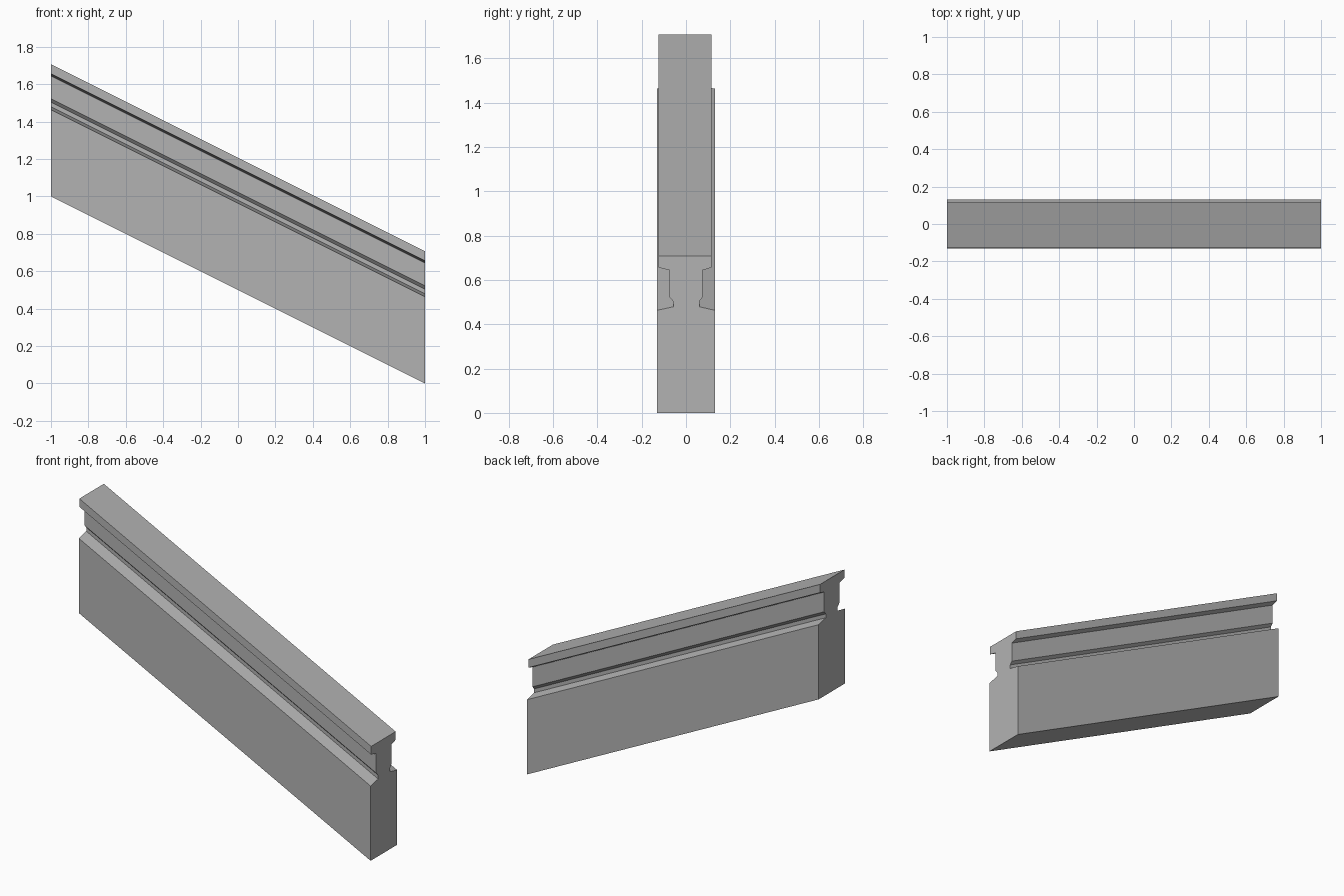
import bpy
import bmesh

cube = bpy.data.objects.get("Cube")
if cube:
    bpy.data.objects.remove(cube, do_unlink=True)

# Plain stone grey
stone = bpy.data.materials.new("stone_grey")
stone.use_nodes = True
grey = (0.45, 0.45, 0.45, 1.0)
stone.diffuse_color = grey
stone.node_tree.nodes["Principled BSDF"].inputs["Base Color"].default_value = grey

# Cross-section (y, z) at the low end: wall body, grooved neck, top rail
front_side = [(-0.13, 0), (-0.13, 0.463), (-0.057, 0.479), (-0.057, 0.503),
              (-0.075, 0.522), (-0.075, 0.644), (-0.125, 0.656), (-0.125, 0.707)]
back_side = [(0.115, 0.707), (0.115, 0.656), (0.075, 0.644), (0.075, 0.522),
             (0.06, 0.503), (0.06, 0.479), (0.13, 0.463), (0.13, 0)]
SLOPE = 0.5

# Sweep the section along x, rising towards the high end with upright ends
bm = bmesh.new()
section = [bm.verts.new((1, y, z)) for y, z in front_side + back_side]
end_face = bm.faces.new(section)
swept = bmesh.ops.extrude_face_region(bm, geom=[end_face], use_keep_orig=True)
far_verts = [g for g in swept["geom"] if isinstance(g, bmesh.types.BMVert)]
bmesh.ops.translate(bm, verts=far_verts, vec=(-2, 0, 2 * SLOPE))
bmesh.ops.recalc_face_normals(bm, faces=bm.faces)

mesh = bpy.data.meshes.new("sloped_balustrade_wall")
bm.to_mesh(mesh)
bm.free()
mesh.materials.append(stone)
wall = bpy.data.objects.new("sloped_balustrade_wall", mesh)
bpy.context.collection.objects.link(wall)
